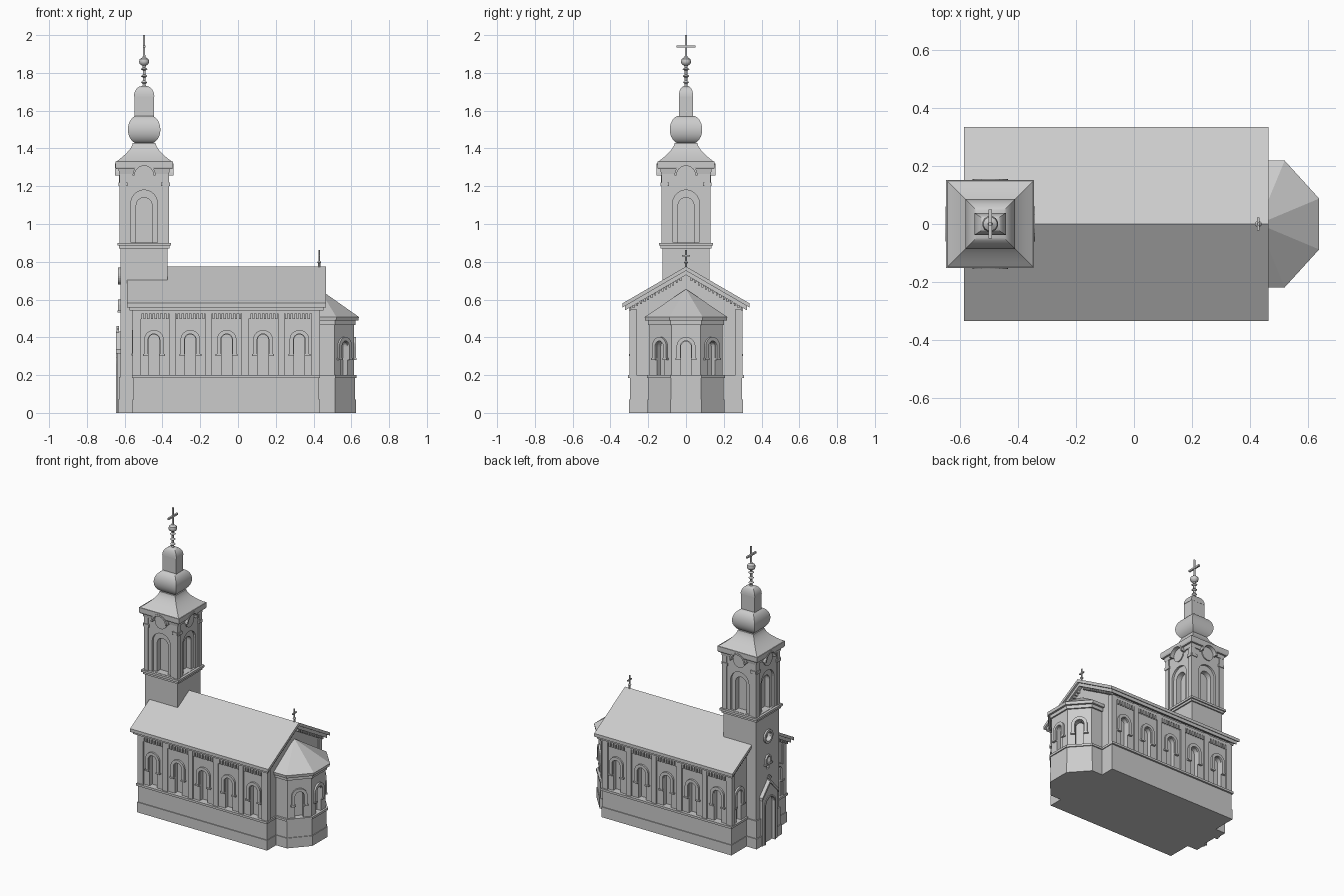
import bpy, bmesh, math
from mathutils import Vector

if "Cube" in bpy.data.objects:
    bpy.data.objects.remove(bpy.data.objects["Cube"])

stone = bpy.data.materials.new("pale_grey_stone")
stone.diffuse_color = (0.6, 0.6, 0.6, 1)
stone.use_nodes = True
stone.node_tree.nodes["Principled BSDF"].inputs["Base Color"].default_value = stone.diffuse_color
parts = {}
TX, TH = -0.497, 0.125          # tower centre and half width
EAST, WEST = 0.0, math.pi


def loft(name, rings):
    """Closed skin through rings of 3D points, added to the named part."""
    bm = parts.setdefault(name, bmesh.new())
    vs = [[bm.verts.new(p) for p in r] for r in rings]
    n = len(vs[0])
    faces = [bm.faces.new(vs[0][::-1]), bm.faces.new(vs[-1])]
    for a, b in zip(vs, vs[1:]):
        faces += [bm.faces.new((a[i], a[(i + 1) % n], b[(i + 1) % n], b[i])) for i in range(n)]
    bmesh.ops.recalc_face_normals(bm, faces=faces)


def box(name, x0, x1, y0, y1, z0, z1):
    loft(name, [[(x0, y0, z), (x1, y0, z), (x1, y1, z), (x0, y1, z)] for z in (z0, z1)])


def block(name, cx, cy, h, z0, z1):
    box(name, cx - h, cx + h, cy - h, cy + h, z0, z1)


def plate(name, frame, pts, w0, w1):
    """Extrude a (sideways, height) outline outward from a wall frame (x, y, angle)."""
    x, y, a = frame
    c, s = math.cos(a), math.sin(a)
    loft(name, [[(x - s * u + c * w, y + c * u + s * w, v) for u, v in pts] for w in (w0, w1)])


def arc(r, zc, a0=0.0, a1=math.pi, n=12):
    return [(r * math.cos(a0 + (a1 - a0) * i / n), zc + r * math.sin(a0 + (a1 - a0) * i / n))
            for i in range(n + 1)]


def arch(hw, z0, top):
    return [(-hw, z0), (hw, z0)] + arc(hw, top - hw)


def band(outer, inner, zc, drop=0.0):
    """Arched strip, with straight legs when drop is set."""
    leg = lambda r: [(r, zc - drop)] + arc(r, zc) + [(-r, zc - drop)]
    return (leg(outer) if drop else arc(outer, zc)) + (leg(inner) if drop else arc(inner, zc))[::-1]


def rect(u0, u1, v0, v1):
    return [(u0, v0), (u1, v0), (u1, v1), (u0, v1)]


def turned(name, cx, cy, prof, n):
    """Stack of (height, half x, half y) rings; four sides give a square."""
    k = 1 / math.cos(math.pi / n) if n == 4 else 1
    loft(name, [[(cx + hx * k * math.cos(math.tau * (i + .5) / n),
                  cy + hy * k * math.sin(math.tau * (i + .5) / n), z) for i in range(n)]
                for z, hx, hy in prof])


def window(cut, frame, hw, z0, top, hood=0.024):
    """Arched recess with a raised hood and impost blocks."""
    plate(cut, frame, arch(hw, z0, top), -0.03, 0.03)
    drop = 0.35 * (top - z0)
    plate("window_hoods", frame, band(hw + hood, hw + 0.003, top - hw, drop), -0.005, 0.012)
    for s in (-1, 1):
        u = s * (hw + 0.003 + hood / 2)
        plate("window_hoods", frame, rect(u - .015, u + .015, top - hw - drop - .01, top - hw - drop),
              -0.005, 0.015)


# Nave walls, plinth and string course
X0, X1, W = -0.55, 0.425, 0.288
plate("nave_walls", (0, 0, EAST), [(-W, 0), (W, 0), (W, .56), (0, .73), (-W, .56)], X0, X1)
box("nave_plinth", X0 - .008, X1 + .008, -.302, .302, 0, .07)
box("nave_plinth", X0 - .004, X1 + .004, -.296, .296, .07, .185)
box("string_course", X0 - .012, X1 + .01, -.308, .308, .185, .2)

# Nave sides: windows, pilasters, dentil frieze
bays = [-0.445 + 0.1925 * i for i in range(5)]
for s in (-1, 1):
    side = s * math.pi / 2
    for x in bays:
        window("nave_cutter", (x, s * W, side), .028, .2, .415)
        plate("frieze", (x, s * W, side), rect(-.09, .09, .525, .545), -.005, .01)
        for k in range(8):
            u = -.07 + .02 * k
            plate("frieze", (x, s * W, side), rect(u - .006, u + .006, .498, .525), -.005, .01)
    for i in range(6):
        x = min(max(bays[0] - .096 + .1925 * i, X0 + .018), X1 - .018)
        plate("pilasters", (x, s * W, side), rect(-.018, .018, .2, .55), -.01, .01)
    # West wall windows and gable-end corner strips
    window("nave_cutter", (X0, s * .212, WEST), .026, .2, .415)
    for fx, a in ((X0, WEST), (X1, EAST)):
        plate("pilasters", (fx, s * .28, a), rect(-.018, .018, .2, .55), -.01, .008)
        for k in range(15):       # dentils following the gable slope
            y = .03 + k * .019
            z = .735 - .58 * y
            plate("frieze", (fx, s * y, a), rect(-.005, .005, z - .02, z + .005), -.005, .018)


# Nave roof: two stepped chevron slabs
def chevron(hw, top, t):
    e = top - .58 * hw
    return [(-hw, e - t), (0, top - t), (hw, e - t), (hw, e), (0, top), (-hw, e)]


plate("nave_roof", (0, 0, EAST), chevron(.335, .775, .022), -.588, .465)
plate("roof_cornice", (0, 0, EAST), chevron(.322, .755, .025), -.575, .452)


# Apse: half octagon
def apse(d, z):
    half = [(.4, -.192 - d), (.51 + .4 * d, -.192 - d), (.613 + d, -.077 - .4 * d)]
    return [(x, y, z) for x, y in half] + [(x, -y, z) for x, y in half[::-1]]


for name, d, z0, z1 in (("apse_walls", 0, 0, .49), ("apse_plinth", .012, 0, .07),
                        ("apse_plinth", .007, .07, .185), ("string_course", .014, .185, .2),
                        ("apse_cornice", .01, .465, .488)):
    loft(name, [apse(d, z0), apse(d, z1)])
loft("apse_roof", [apse(.024, .488), apse(.027, .508),
                   [(.43 + .001 * x, .001 * y, .655) for x, y, z in apse(.02, 0)]])
diag = math.atan2(.103, .115)
for frame in ((.613, 0, EAST), (.5615, .1345, diag), (.5615, -.1345, -diag)):
    window("apse_cutter", frame, .026, .2, .378)

# Tower body, plinth, ledge and cornice
block("tower_body", TX, 0, TH, 0, 1.3)
block("tower_plinth", TX, 0, .138, 0, .07)
block("tower_plinth", TX, 0, .132, .07, .19)
block("tower_ledge", TX, 0, .134, .87, .885)
block("tower_ledge", TX, 0, .142, .885, .9)
turned("tower_cornice", TX, 0, [(1.265, .132, .132), (1.29, .136, .136), (1.29, .148, .148),
                                (1.3, .152, .152), (1.33, .152, .152)], 4)
for i in range(4):
    a = i * math.pi / 2
    f = (TX + TH * math.cos(a), TH * math.sin(a), a)
    # Stepped belfry openings
    plate("tower_cutter", f, arch(.07, .902, 1.18), -.014, .03)
    plate("tower_cutter", f, arch(.042, .902, 1.14), -.05, .03)
    # Clock under an arched cornice
    plate("cornice_cutter", f, arc(.05, 1.258, 0, math.tau, 24)[:-1], .002, .06)
    plate("clock_hood", f, band(.061, .05, 1.258), -.005, .03)
    plate("clock_faces", f, arc(.045, 1.258, 0, math.tau, 24)[:-1], -.005, .007)
    # Corner pilasters with capitals
    for s in (-1, 1):
        for name, hw, z0, z1, d in (("tower_pilasters", .016, .9, 1.265, .006),
                                    ("tower_capitals", .02, 1.2, 1.22, .011)):
            u = s * (TH - hw + .004)
            plate(name, f, rect(u - hw, u + hw, z0, z1), -.005, d)

# West front: gabled portal, small window, round window
west = (TX - TH, 0, WEST)
plate("portal", west, [(-.08, 0), (.08, 0), (.08, .335), (0, .42), (-.08, .335)], -.01, .018)
plate("portal_gable", west, [(-.09, .315), (0, .41), (.09, .315), (.09, .335), (0, .432), (-.09, .335)],
      -.005, .025)
plate("portal_cutter", west, arch(.048, -.01, .31), -.006, .05)
plate("portal_gable", west, band(.06, .05, .262, .262), -.005, .023)
plate("portal_gable", west, rect(-.006, .006, .42, .46), .008, .02)
plate("portal_gable", west, rect(-.017, .017, .44, .447), .008, .02)
window("tower_cutter", west, .014, .5, .585, .014)
plate("tower_cutter", west, arc(.03, .725, 0, math.tau, 24)[:-1], -.02, .03)
for k in (0, math.pi):
    plate("round_window_ring", west, arc(.046, .725, k, k + math.pi) + arc(.031, .725, k, k + math.pi)[::-1],
          -.005, .012)

# Spire: flared skirt, square onion, lantern and cap
skirt = [(1.33 + .1 * t, .06 + .088 * (1 - t) ** 1.6, .06 + .088 * (1 - t) ** 1.6)
         for t in (i / 8 for i in range(9))]
turned("spire_skirt", TX, 0, skirt, 4)
onion = [(1.5 + .075 * math.sin(t), .03 + .056 * math.cos(t), .03 + .056 * math.cos(t))
         for t in (-1.25 + 2.5 * i / 14 for i in range(15))]
turned("spire_onion", TX, 0, onion, 4)
turned("spire_lantern", TX, 0, [(1.56, .052, .037), (1.675, .052, .037)], 4)
turned("spire_cap", TX, 0, [(1.675 + .055 * math.sin(t), .012 + .042 * math.cos(t), .01 + .028 * math.cos(t))
                            for t in (i * math.pi / 16 for i in range(9))], 4)

# Finial and crosses
finial = [(1.72, .012), (1.74, .007), (1.75, .017), (1.76, .007), (1.775, .007), (1.783, .018),
          (1.792, .007), (1.812, .007), (1.82, .019), (1.828, .007), (1.838, .01), (1.847, .024),
          (1.86, .028), (1.873, .024), (1.883, .008), (1.895, .006), (2.0, .006)]
turned("spire_finial", TX, 0, [(z, r, r) for z, r in finial], 12)
box("spire_cross_arm", TX - .006, TX + .006, -.05, .05, 1.934, 1.946)
turned("ridge_cross", .43, 0, [(z, r, r) for z, r in ((.765, .006), (.79, .006), (.797, .012), (.804, .005),
                                                      (.862, .005))], 8)
box("ridge_cross", .426, .434, -.022, .022, .828, .836)

# Turn collected parts into objects
objs = {}
for name, bm in parts.items():
    me = bpy.data.meshes.new(name)
    bm.to_mesh(me)
    bm.free()
    me.materials.append(stone)
    objs[name] = bpy.data.objects.new(name, me)
    bpy.context.collection.objects.link(objs[name])

# Cut the openings, then drop the cutters
for target, cutter in (("nave_walls", "nave_cutter"), ("apse_walls", "apse_cutter"),
                       ("tower_body", "tower_cutter"), ("tower_cornice", "cornice_cutter"),
                       ("portal", "portal_cutter"), ("tower_plinth", "portal_cutter")):
    ob = objs[target]
    mod = ob.modifiers.new("openings", 'BOOLEAN')
    mod.operation, mod.solver, mod.object = 'DIFFERENCE', 'EXACT', objs[cutter]
    mod.use_self = True
    objs[cutter].hide_render = True
    bpy.context.view_layer.objects.active = ob
    bpy.ops.object.modifier_apply(modifier=mod.name)
for name in [n for n in objs if n.endswith("_cutter")]:
    bpy.data.objects.remove(objs.pop(name))

# Smooth the curved spire parts
bpy.ops.object.select_all(action='DESELECT')
for name in ("spire_skirt", "spire_onion", "spire_cap", "spire_finial"):
    objs[name].select_set(True)
    bpy.context.view_layer.objects.active = objs[name]
bpy.ops.object.shade_smooth_by_angle(angle=math.radians(40))
